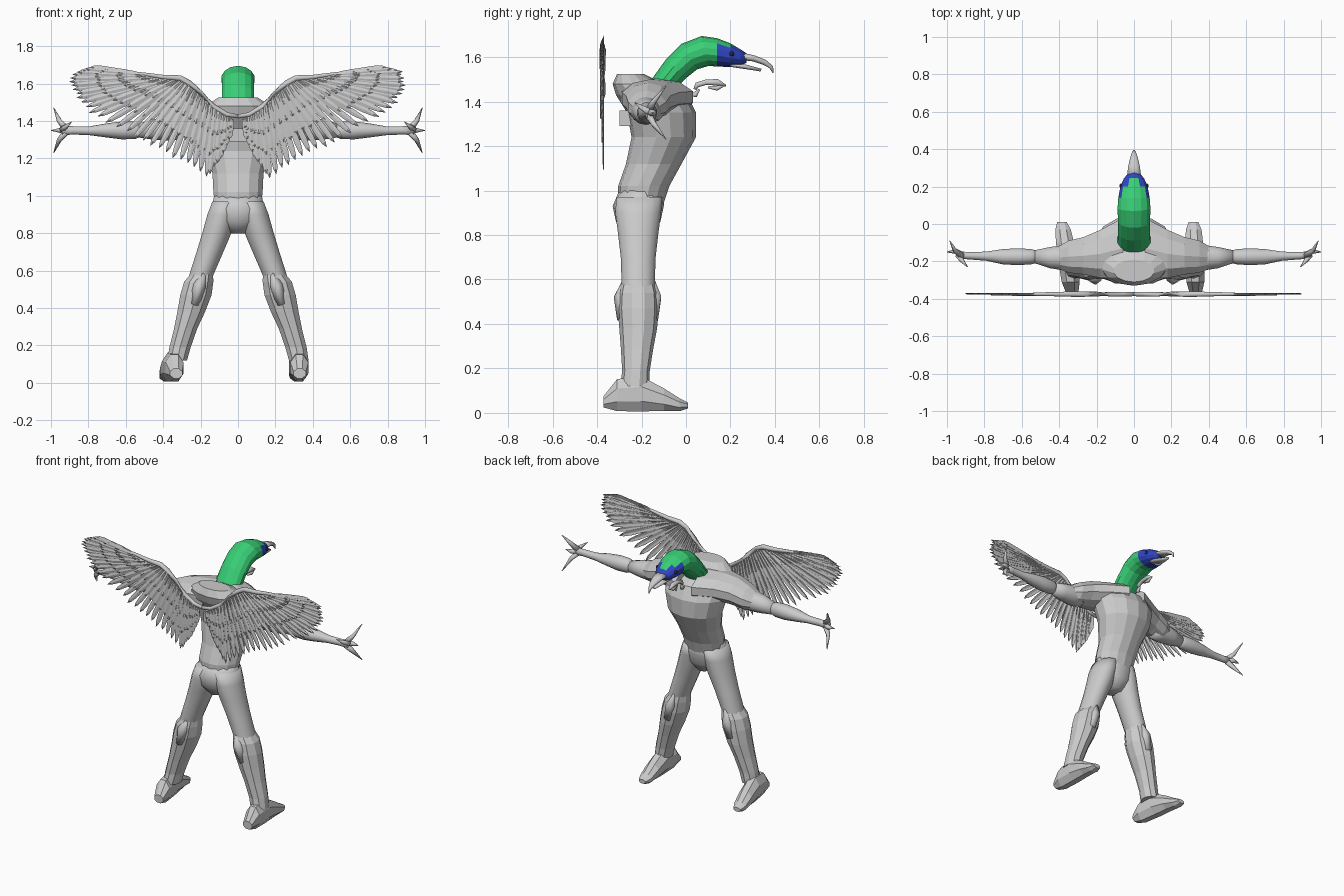
import bpy, bmesh, math, random
from mathutils import Vector as V

random.seed(4)


def material(name, col):
    m = bpy.data.materials.new(name)
    m.diffuse_color = (*col, 1)
    return m


def finish(name, bm, smooth=False):
    bmesh.ops.recalc_face_normals(bm, faces=bm.faces)
    me = bpy.data.meshes.new(name)
    bm.to_mesh(me)
    bm.free()
    if smooth:
        me.shade_smooth()
    ob = bpy.data.objects.new(name, me)
    bpy.context.collection.objects.link(ob)
    return ob


def ring(c, u, v, n):
    c, u, v = V(c), V(u), V(v)
    return [c + u * math.cos(a) + v * math.sin(a)
            for a in ((i + .5) * math.tau / n for i in range(n))]


def loft(name, rings, s=1, smooth=False):
    """Skin a list of equal-sized rings; s=-1 mirrors across x."""
    bm = bmesh.new()
    rows = [[bm.verts.new((p.x * s, p.y, p.z)) for p in r] for r in rings]
    n = len(rows[0])
    for a, b in zip(rows, rows[1:]):
        for i in range(n):
            j = (i + 1) % n
            bm.faces.new((a[i], a[j], b[j], b[i]))
    bm.faces.new(rows[0])
    bm.faces.new(rows[-1])
    return finish(name, bm, smooth)


def loft_z(name, data, n, s=1, smooth=False):      # x, y, z, half x, half y
    return loft(name, [ring((x, y, z), (hx, 0, 0), (0, hy, 0), n) for x, y, z, hx, hy in data], s, smooth)


def loft_x(name, data, n, s=1, smooth=False):      # x, y, z, half y, half z
    return loft(name, [ring((x, y, z), (0, hy, 0), (0, 0, hz), n) for x, y, z, hy, hz in data], s, smooth)


def loft_profile(name, data, n, smooth=False):     # top (y,z), bottom (y,z), half x
    rs = []
    for (ty, tz), (by, bz), hx in data:
        rs.append(ring((0, (ty + by) / 2, (tz + bz) / 2), (hx, 0, 0),
                       (0, (ty - by) / 2, (tz - bz) / 2), n))
    return loft(name, rs, 1, smooth)


def tube(name, pts, radii, n=6, s=1):
    pts, rs = [V(p) for p in pts], []
    for i, (p, r) in enumerate(zip(pts, radii)):
        t = (pts[min(i + 1, len(pts) - 1)] - pts[max(i - 1, 0)]).normalized()
        ref = V((1, 0, 0)) if abs(t.x) < .75 else V((0, 1, 0))
        u = t.cross(ref).normalized()
        rs.append(ring(p, u * r, t.cross(u) * r, n))
    return loft(name, rs, s, True)


# Torso: tilted, low-poly, deep chest and high collar behind the neck
loft_z("torso", [(0, -.205, .93, .125, .10), (0, -.19, 1.02, .135, .115), (0, -.145, 1.12, .14, .125),
                 (0, -.10, 1.24, .18, .145), (0, -.11, 1.35, .21, .155), (0, -.155, 1.43, .22, .16),
                 (0, -.215, 1.48, .18, .115), (0, -.25, 1.525, .11, .06)], 14)
loft_z("pelvis", [(0, -.20, 1.0, .13, .10), (0, -.215, .93, .142, .115),
                  (0, -.215, .86, .125, .10), (0, -.21, .80, .05, .06)], 18, 1, True)

# Harness block between the wings
bm = bmesh.new()
bmesh.ops.create_cube(bm, size=1)
for v in bm.verts:
    v.co = V((v.co.x * .09, v.co.y * .10 - .25, v.co.z * .07 + 1.325))
finish("back_harness", bm)

for s, side in ((1, "right"), (-1, "left")):
    # Shoulders and arms
    loft_x("shoulder_" + side, [(.06, -.13, 1.42, .17, .085), (.18, -.16, 1.415, .135, .085),
                                (.27, -.17, 1.40, .105, .085), (.35, -.175, 1.375, .09, .075),
                                (.41, -.18, 1.36, .06, .05)], 10, s)
    loft_x("upper_arm_" + side, [(.30, -.18, 1.36, .06, .06), (.37, -.18, 1.36, .07, .065),
                                 (.45, -.18, 1.355, .058, .055), (.53, -.175, 1.35, .036, .038)], 14, s, True)
    loft_x("forearm_" + side, [(.51, -.175, 1.35, .03, .032), (.55, -.175, 1.35, .042, .046),
                               (.62, -.175, 1.35, .046, .048), (.70, -.175, 1.35, .042, .038),
                               (.79, -.172, 1.348, .025, .024), (.88, -.17, 1.35, .02, .022),
                               (.94, -.165, 1.35, .02, .026)], 14, s, True)
    # Claw fingers and thumb
    for i, tip in enumerate([(.985, -.09, 1.47), (1, -.15, 1.35), (.985, -.09, 1.23)]):
        dz = tip[2] - 1.35
        mid = (.955, -.145, 1.35 + dz * .42)
        tube(f"claw_{i + 1}_{side}", [(.92, -.168, 1.35 + dz * .08), mid, tip], [.02, .014, .002], 6, s)
    tube("claw_thumb_" + side, [(.94, -.165, 1.355), (.92, -.195, 1.37), (.89, -.23, 1.395)],
         [.018, .013, .002], 6, s)

    # Legs
    loft_z("thigh_" + side, [(.07, -.21, .97, .068, .105), (.085, -.215, .90, .08, .105),
                             (.11, -.215, .81, .08, .093), (.15, -.215, .70, .073, .08),
                             (.195, -.215, .58, .066, .076), (.22, -.215, .50, .06, .07)], 16, s, True)
    shin = [(.19, -.215, .59, .06, .075), (.21, -.215, .54, .082, .088), (.225, -.215, .47, .088, .092),
            (.25, -.215, .38, .078, .085), (.28, -.22, .29, .065, .073), (.31, -.225, .19, .06, .062),
            (.325, -.23, .12, .055, .065)]
    loft_z("boot_shaft_" + side, shin, 10, s)
    # Pointed knee flap on the boot top
    tube("boot_flap_" + side, [(.235, -.28, .42), (.205, -.29, .52), (.18, -.275, .605)], [.03, .035, .006], 5, s)
    tube("knee_flap_" + side, [(.235, -.15, .42), (.21, -.14, .52), (.185, -.15, .61)], [.03, .035, .006], 5, s)
    # Feet; the left one is turned further out
    heel, toe = (.33, .318) if s > 0 else (.33, .385)
    foot = [(-.37, .05, .035, .028), (-.31, .08, .052, .078), (-.20, .085, .055, .085),
            (-.10, .06, .052, .055), (-.03, .037, .045, .032), (.01, .033, .028, .014)]
    loft("foot_" + side, [ring((heel + (toe - heel) * (y + .37) / .38, y, z), (hx, 0, 0), (0, 0, hz), 8)
                          for y, z, hx, hz in foot], s)

# Neck and head with blue eye patches
head = loft_profile("neck_and_head", [
    ((-.17, 1.45), (-.07, 1.40), .088), ((-.155, 1.50), (-.055, 1.45), .09),
    ((-.09, 1.59), (.0, 1.505), .088), ((-.02, 1.66), (.05, 1.545), .088),
    ((.07, 1.695), (.10, 1.56), .09), ((.14, 1.685), (.14, 1.558), .086),
    ((.20, 1.662), (.20, 1.555), .075), ((.245, 1.635), (.245, 1.56), .055),
    ((.275, 1.615), (.272, 1.575), .028)], 14)
head.data.materials.append(material("green", (.04, .62, .18)))
head.data.materials.append(material("blue", (.03, .06, .55)))
for p in head.data.polygons:
    if p.center.y > .15 and p.center.z < 1.642:
        p.material_index = 1
black = material("black", (.02, .02, .04))
for s in (1, -1):
    bm = bmesh.new()
    bmesh.ops.create_uvsphere(bm, u_segments=10, v_segments=6, radius=.012)
    bmesh.ops.translate(bm, verts=bm.verts, vec=(s * .067, .205, 1.615))
    finish("eye", bm, True).data.materials.append(black)

# Hooked beak
loft_profile("upper_beak", [((.24, 1.625), (.25, 1.585), .042), ((.31, 1.608), (.30, 1.58), .034),
                            ((.36, 1.588), (.345, 1.565), .022), ((.392, 1.56), (.375, 1.55), .01),
                            ((.395, 1.528), (.39, 1.528), .003)], 8, True)
loft_profile("lower_beak", [((.20, 1.58), (.20, 1.555), .045), ((.27, 1.567), (.27, 1.545), .03),
                            ((.34, 1.548), (.335, 1.535), .01)], 8, True)
# Loose curled pieces below the beak
tube("curl_large", [(0, .04, 1.455), (0, .05, 1.475), (0, .09, 1.487), (0, .14, 1.487), (0, .18, 1.472)],
     [.008, .013, .013, .016, .004], 8)
tube("curl_lower", [(0, .10, 1.465), (0, .14, 1.46), (0, .175, 1.475)], [.006, .012, .004], 8)
tube("curl_small", [(0, .025, 1.43), (0, .04, 1.43), (0, .06, 1.455)], [.006, .014, .004], 8)

# Wings: feather roots and tips along the wing, paired from inner to outer
ROOTS = [(.03, 1.41), (.07, 1.43), (.13, 1.47), (.19, 1.53), (.25, 1.58), (.30, 1.61),
         (.34, 1.62), (.40, 1.62), (.46, 1.63), (.50, 1.64), (.52, 1.65)]
TIPS = [(.05, 1.30), (.10, 1.18), (.17, 1.095), (.29, 1.17), (.43, 1.24), (.58, 1.32),
        (.76, 1.42), (.87, 1.51), (.905, 1.59), (.89, 1.66), (.80, 1.69)]


def along(pts, t):
    f = t * (len(pts) - 1)
    i = min(int(f), len(pts) - 2)
    return V(pts[i]).lerp(V(pts[i + 1]), f - i)


def feather(bm, a, b, y, w, s):
    side = V((-(b - a).y, (b - a).x)).normalized()
    rows = []
    for t, k in ((0, .5), (.3, .9), (.8, 1), (.93, .7), (1, .06)):
        c = a.lerp(b, t)
        rows.append([bm.verts.new((s * (c.x + side.x * w * k * e), y - (.004 if e == 0 else 0),
                                   c.y + side.y * w * k * e)) for e in (-1, 0, 1)])
    for p, q in zip(rows, rows[1:]):
        for i in (0, 1):
            bm.faces.new((p[i], p[i + 1], q[i + 1], q[i]))


for s, side in ((1, "right"), (-1, "left")):
    bm = bmesh.new()
    for count, reach, y, w in ((36, 1, -.372, .016), (32, .68, -.377, .015), (28, .4, -.382, .014)):
        for i in range(count):
            t = i / (count - 1)
            a, b = along(ROOTS, t), along(TIPS, t)
            k = reach * random.uniform(.95, 1.01)
            feather(bm, a, a.lerp(b, k), y + .002 * (i % 2), w, s)
    wing = finish("wing_feathers_" + side, bm)
    mod = wing.modifiers.new("thickness", "SOLIDIFY")
    mod.thickness = .002
    # Leading edge of the wing
    edge = [(0, 1.425), (.06, 1.435), (.13, 1.48), (.20, 1.55), (.26, 1.605), (.31, 1.63),
            (.40, 1.635), (.50, 1.65), (.62, 1.667)]
    tube("wing_edge_" + side, [(x, -.375, z) for x, z in edge],
         [.012, .013, .013, .014, .015, .016, .013, .01, .004], 8, s)
